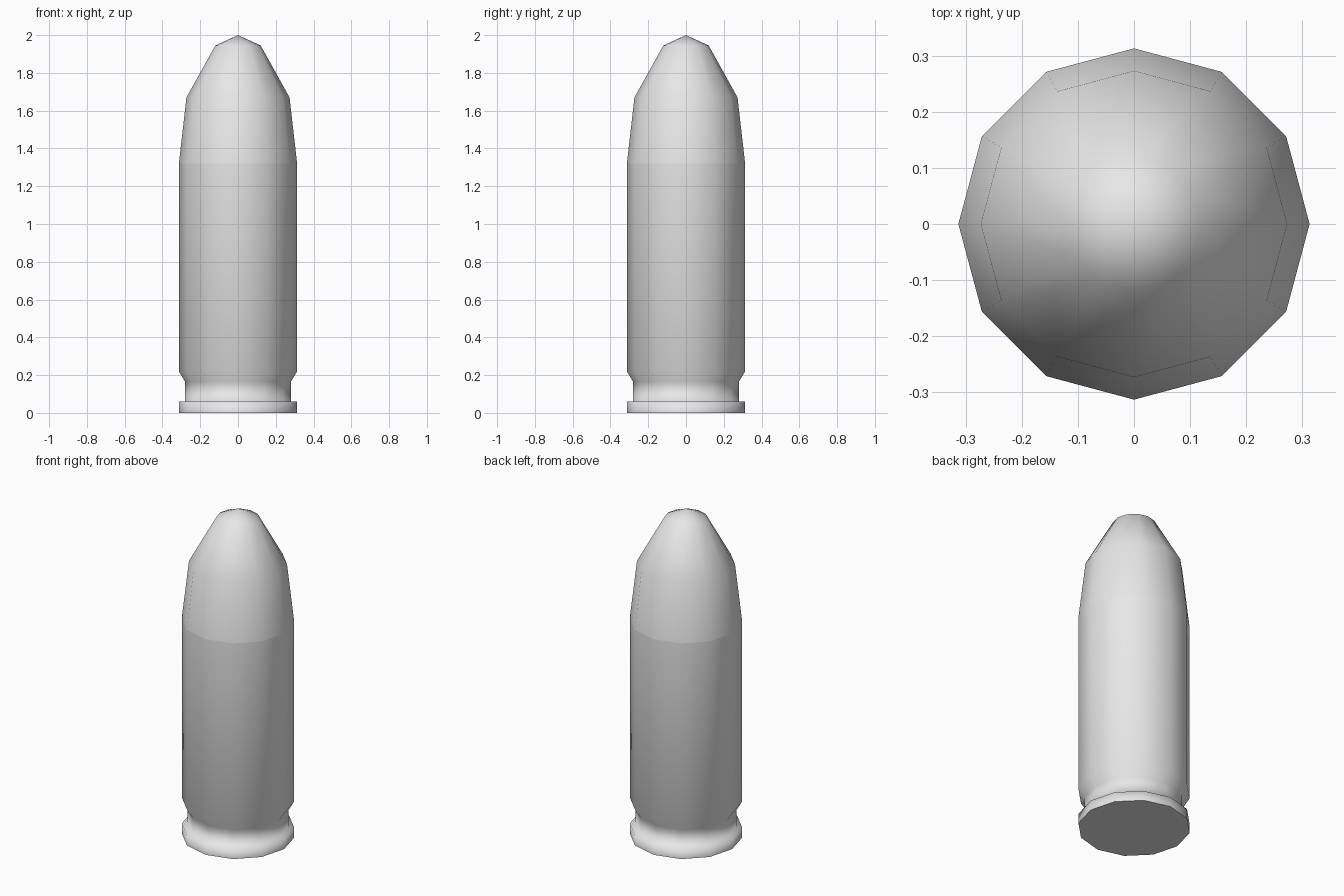
import bpy
import bmesh
from math import cos, sin, pi

SIDES = 12

cube = bpy.data.objects.get("Cube")
if cube:
    bpy.data.objects.remove(cube, do_unlink=True)

# Single plain grey material
grey = bpy.data.materials.new("plain_grey")
grey.use_nodes = True
colour = (0.8, 0.8, 0.8, 1)
grey.diffuse_color = colour
grey.node_tree.nodes["Principled BSDF"].inputs["Base Color"].default_value = colour


def lathe(name, profile, base=False, tip=None):
    """Revolve (radius, z) pairs, listed bottom to top, into a faceted shell."""
    bm = bmesh.new()
    angles = [2 * pi * i / SIDES for i in range(SIDES)]
    rings = [[bm.verts.new((r * cos(a), r * sin(a), z)) for a in angles]
             for r, z in profile]
    for low, high in zip(rings, rings[1:]):
        for i in range(SIDES):
            j = (i + 1) % SIDES
            bm.faces.new((low[i], low[j], high[j], high[i]))
    if tip is not None:
        point = bm.verts.new((0, 0, tip))
        for i in range(SIDES):
            bm.faces.new((rings[-1][i], rings[-1][(i + 1) % SIDES], point))
    for face in bm.faces:
        face.smooth = True
    if base:
        # Flat base with a crisp edge
        cap = bm.faces.new(rings[0][::-1])
        cap.smooth = False
        for edge in cap.edges:
            edge.smooth = False
    mesh = bpy.data.meshes.new(name)
    bm.to_mesh(mesh)
    bm.free()
    mesh.materials.append(grey)
    obj = bpy.data.objects.new(name, mesh)
    bpy.context.collection.objects.link(obj)
    return obj


# Case: rim, extractor groove, bevel and straight wall
lathe("case", [(0.313, 0), (0.313, 0.06), (0.28, 0.06), (0.28, 0.165),
               (0.313, 0.22), (0.313, 1.32)], base=True)

# Rounded nose seated on the case mouth
lathe("nose", [(0.313, 1.32), (0.273, 1.67), (0.12, 1.945)], tip=2)
